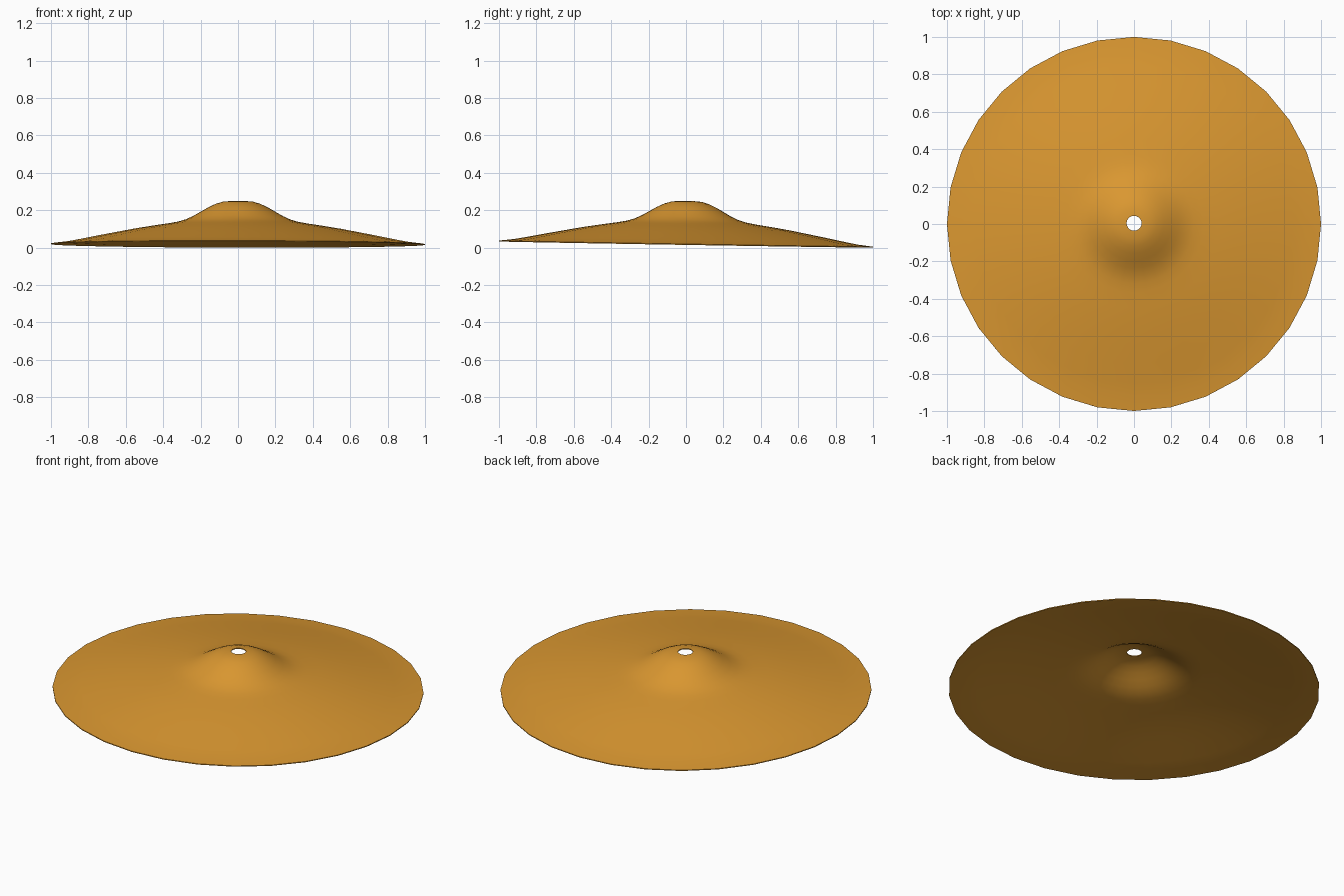
import bpy, bmesh, math
from mathutils import Matrix

if "Cube" in bpy.data.objects:
    bpy.data.objects.remove(bpy.data.objects["Cube"])

SIDES = 32
THICK = 0.005

# Half profile of the upper face: hole edge, bell, bow, rim
top = [(0.04, 0.250), (0.08, 0.247), (0.12, 0.235), (0.16, 0.216),
       (0.20, 0.193), (0.24, 0.170), (0.28, 0.152), (0.32, 0.140),
       (0.37, 0.131), (0.45, 0.119), (0.55, 0.103), (0.65, 0.084),
       (0.75, 0.065), (0.85, 0.045), (0.92, 0.032), (1.00, 0.0225)]
loop = top + [(r, z - THICK) for r, z in reversed(top)]

# Spin the closed profile into a thin disc
bm = bmesh.new()
rings = [[bm.verts.new((r * math.cos(a), r * math.sin(a), z)) for r, z in loop]
         for a in (2 * math.pi * i / SIDES for i in range(SIDES))]
for i, ring in enumerate(rings):
    nxt = rings[(i + 1) % SIDES]
    for j in range(len(loop)):
        k = (j + 1) % len(loop)
        bm.faces.new((ring[j], ring[k], nxt[k], nxt[j]))
bmesh.ops.recalc_face_normals(bm, faces=bm.faces)

# Slight lean, then rest on the ground
lean = Matrix.Rotation(-0.0165, 4, 'X') @ Matrix.Rotation(0.002, 4, 'Y')
bmesh.ops.transform(bm, matrix=lean, verts=bm.verts)
low = min(v.co.z for v in bm.verts)
bmesh.ops.translate(bm, vec=(0, 0, -low), verts=bm.verts)

mesh = bpy.data.meshes.new("cymbal")
bm.to_mesh(mesh)
bm.free()
cymbal = bpy.data.objects.new("cymbal", mesh)
bpy.context.collection.objects.link(cymbal)

# Bronze colour
bronze = bpy.data.materials.new("bronze")
bronze.diffuse_color = (0.70, 0.31, 0.03, 1)
bronze.use_nodes = True
bronze.node_tree.nodes["Principled BSDF"].inputs["Base Color"].default_value = bronze.diffuse_color
mesh.materials.append(bronze)

# Smooth faces, sharp rim and hole
bpy.context.view_layer.objects.active = cymbal
cymbal.select_set(True)
bpy.ops.object.shade_smooth_by_angle(angle=math.radians(40))
